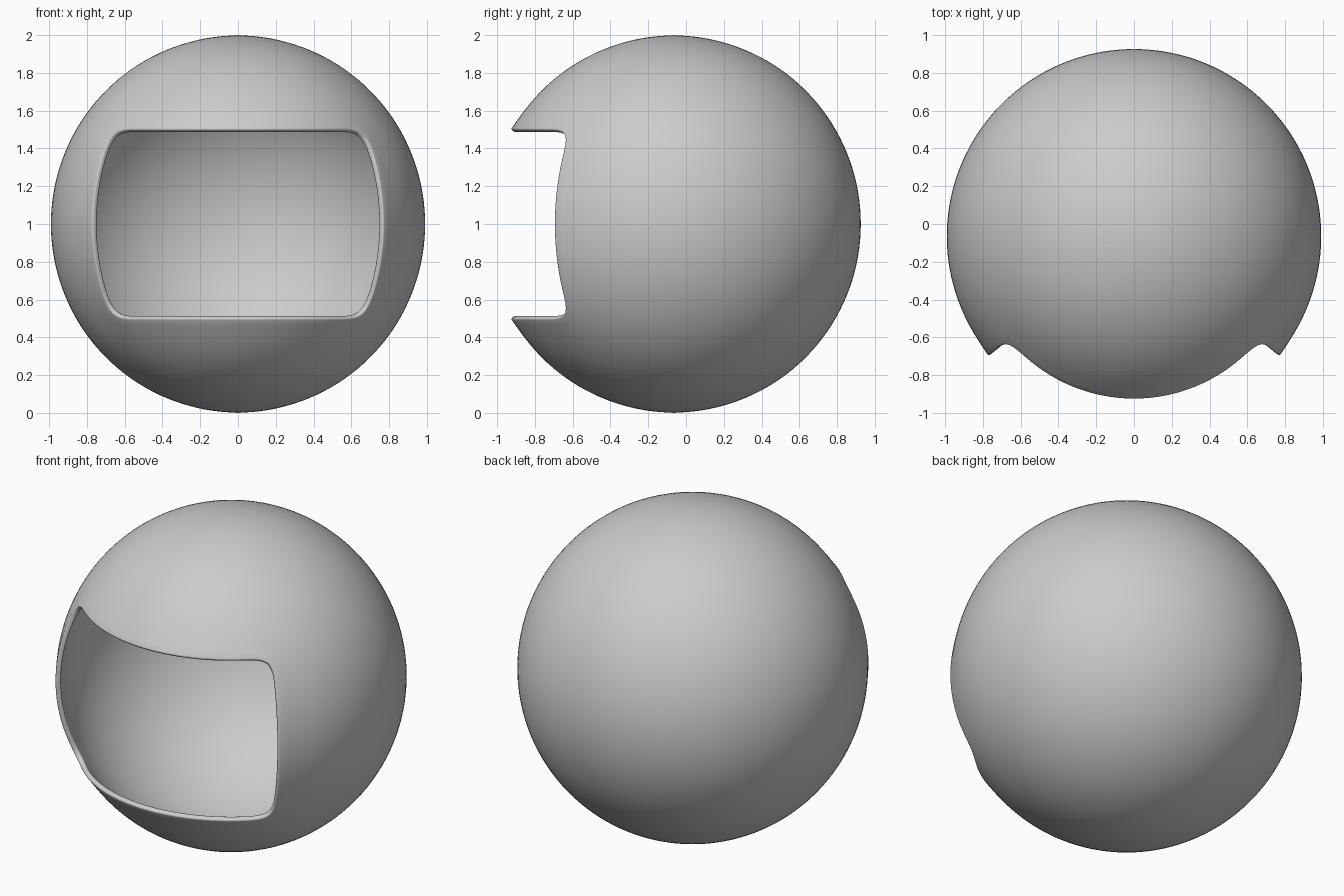
import bpy, bmesh
from math import radians, degrees, atan2, hypot, pi
from mathutils import Matrix

if "Cube" in bpy.data.objects:
    bpy.data.objects.remove(bpy.data.objects["Cube"])

SEGMENTS, RINGS = 32, 18
CENTRE = (0, -0.065, 1.0)

# Sphere cage, turned so a face column is centred on the front
bm = bmesh.new()
bmesh.ops.create_uvsphere(bm, u_segments=SEGMENTS, v_segments=RINGS, radius=1.002,
                          matrix=Matrix.Rotation(pi / SEGMENTS, 4, 'Z'))

# Face opening: a longitude / latitude rectangle
def in_opening(face):
    c = face.calc_center_median()
    lon = degrees(atan2(c.x, -c.y))
    lat = degrees(atan2(c.z, hypot(c.x, c.y)))
    return abs(lon) < 50 and abs(lat) < 30

bmesh.ops.delete(bm, geom=[f for f in bm.faces if in_opening(f)], context='FACES')
for f in bm.faces:
    f.smooth = True
mesh = bpy.data.meshes.new("helmet_shell")
bm.to_mesh(mesh)
bm.free()
shell = bpy.data.objects.new("helmet_shell", mesh)
shell.location = CENTRE
bpy.context.collection.objects.link(shell)

# Smooth surface, thin inward wall, softened rim
sub = shell.modifiers.new("smooth", 'SUBSURF')
sub.levels = sub.render_levels = 2
wall = shell.modifiers.new("wall", 'SOLIDIFY')
wall.thickness = 0.03
wall.offset = -1
rim = shell.modifiers.new("rim", 'BEVEL')
rim.width = 0.009
rim.segments = 3
rim.limit_method = 'ANGLE'
rim.angle_limit = radians(50)
